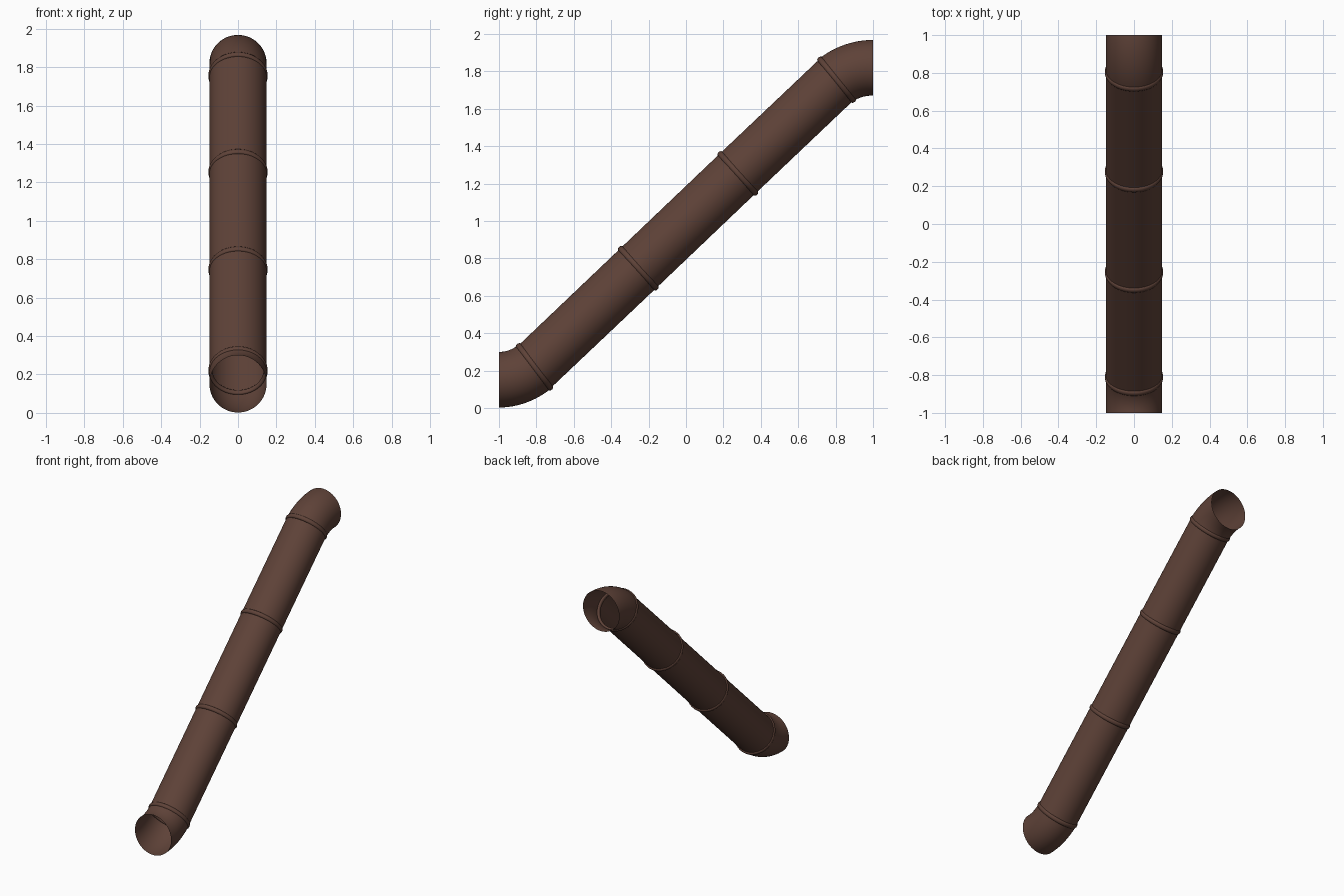
import bpy, bmesh, math
from mathutils import Vector

if "Cube" in bpy.data.objects:
    bpy.data.objects.remove(bpy.data.objects["Cube"])

brown = bpy.data.materials.new("dark brown")
brown.diffuse_color = (0.112, 0.054, 0.039, 1)
brown.use_nodes = True
brown.node_tree.nodes["Principled BSDF"].inputs["Base Color"].default_value = brown.diffuse_color
SEG = 64


def loft(name, stations, closed=False):
    # stations: (y, z, tilt in radians, half width in x, half height in plane)
    bm = bmesh.new()
    rings = []
    for y, z, a, rx, rp in stations:
        up = Vector((0, -math.sin(a), math.cos(a)))
        ring = []
        for i in range(SEG):
            t = 2 * math.pi * i / SEG
            p = Vector((0, y, z)) + Vector((rx * math.cos(t), 0, 0)) + up * rp * math.sin(t)
            ring.append(bm.verts.new(p))
        rings.append(ring)
    n = len(rings)
    for k in range(n if closed else n - 1):
        a, b = rings[k], rings[(k + 1) % n]
        for i in range(SEG):
            j = (i + 1) % SEG
            bm.faces.new((a[i], b[i], b[j], a[j]))
    # orient the skin outwards
    bm.faces.ensure_lookup_table()
    bm.normal_update()
    if closed:
        bmesh.ops.recalc_face_normals(bm, faces=bm.faces[:])
    elif bm.faces[0].normal.x < 0:
        bmesh.ops.reverse_faces(bm, faces=bm.faces[:])
    me = bpy.data.meshes.new(name)
    bm.to_mesh(me)
    bm.free()
    me.materials.append(brown)
    for p in me.polygons:
        p.use_smooth = True
    ob = bpy.data.objects.new(name, me)
    bpy.context.collection.objects.link(ob)
    return ob


# Joint centres and tilts
joints = [(-0.81, 0.22, 37), (-0.255, 0.747, 42), (0.277, 1.254, 42), (0.805, 1.755, 39)]
joints = [(y, z, math.radians(a)) for y, z, a in joints]


def elbow(name, y0, z0, joint):
    # arc from a level open end to a joint
    y1, z1, a1 = joint
    st = []
    for i in range(13):
        a = a1 * i / 12
        y = y0 + (y1 - y0) * math.sin(a) / math.sin(a1)
        z = z0 + (z1 - z0) * (1 - math.cos(a)) / (1 - math.cos(a1))
        st.append((y, z, a, 0.149, 0.149 - 0.003 * i / 12))
    loft(name, st if y0 < y1 else st[::-1])


elbow("lower_elbow", -1, 0.151, joints[0])
elbow("upper_elbow", 1, 1.819, joints[3])

# Straight run of three sections
for k in range(3):
    loft("straight_pipe_%d" % (k + 1),
         [(*j, 0.149, 0.143) for j in (joints[k], joints[k + 1])])

# Raised joint bands with a rounded profile
for k, (y, z, a) in enumerate(joints):
    st = []
    for i in range(10):
        t = 2 * math.pi * i / 10
        d, r = 0.016 * math.cos(t), 0.011 * math.sin(t)
        st.append((y + d * math.cos(a), z + d * math.sin(a), a, 0.1435 + r, 0.1425 + r))
    loft("joint_band_%d" % (k + 1), st, closed=True)
